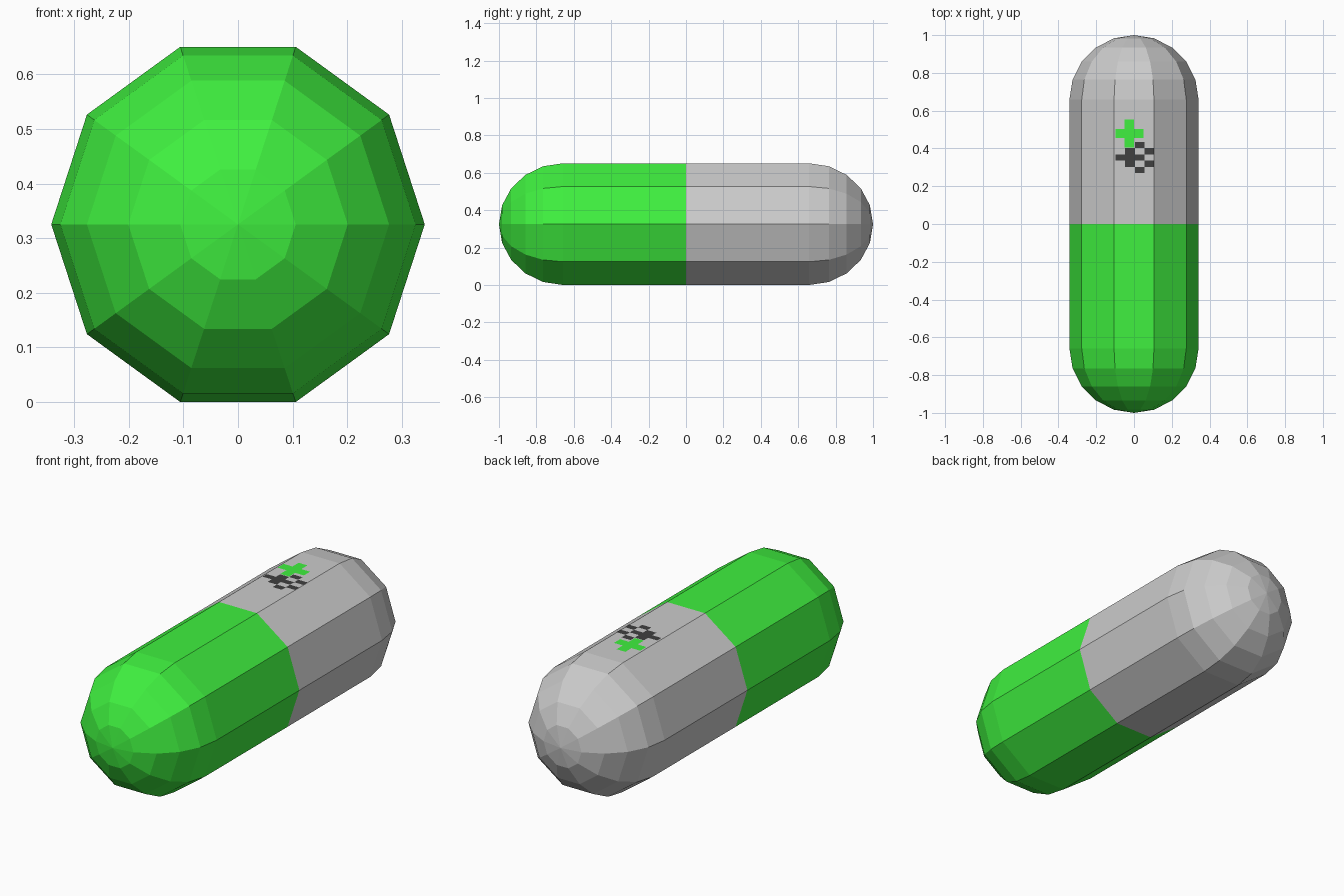
import bpy, bmesh
from math import sin, cos, pi

if "Cube" in bpy.data.objects:
    bpy.data.objects.remove(bpy.data.objects["Cube"])

R, SIDES, RINGS = 0.342, 10, 5
MID_Z = R * sin(2 * pi / 5)   # rests on a flat side
STRAIGHT = 1.0 - R            # where the dome starts


def material(name, rgb):
    m = bpy.data.materials.new(name)
    m.diffuse_color = (*rgb, 1)
    m.use_nodes = True
    m.node_tree.nodes["Principled BSDF"].inputs["Base Color"].default_value = m.diffuse_color
    return m


def finish(bm, name, mat=None):
    me = bpy.data.meshes.new(name)
    bm.to_mesh(me)
    bm.free()
    ob = bpy.data.objects.new(name, me)
    bpy.context.collection.objects.link(ob)
    if mat:
        me.materials.append(mat)
    return ob


def capsule_half(name, side, mat=None):
    bm = bmesh.new()
    profile = [(R, 0.0)]
    for i in range(RINGS):
        a = i * pi / 2 / RINGS
        profile.append((R * cos(a), STRAIGHT + R * sin(a)))
    loops = [[bm.verts.new((r * cos(2 * pi * k / SIDES), side * y,
                            MID_Z + r * sin(2 * pi * k / SIDES)))
              for k in range(SIDES)] for r, y in profile]
    tip = bm.verts.new((0, side, MID_Z))
    for k in range(SIDES):
        n = (k + 1) % SIDES
        for a, b in zip(loops, loops[1:]):
            bm.faces.new((a[k], a[n], b[n], b[k]))
        bm.faces.new((loops[-1][k], loops[-1][n], tip))
    bm.faces.new(loops[0])
    bmesh.ops.recalc_face_normals(bm, faces=bm.faces)
    return finish(bm, name, mat)


def pixel_mark(name, rows, x0, y0, w, h, mat):
    # flat cells just above the top side, drawn from the back row forward
    bm = bmesh.new()
    z = 2 * MID_Z + 0.0015
    for j, row in enumerate(rows):
        for i, cell in enumerate(row):
            if cell == "#":
                xa, xb = x0 + i * w, x0 + (i + 1) * w
                yb, ya = y0 - j * h, y0 - (j + 1) * h
                bm.faces.new([bm.verts.new(p) for p in
                              ((xa, ya, z), (xb, ya, z), (xb, yb, z), (xa, yb, z))])
    return finish(bm, name, mat)


green = material("green", (0.05, 0.87, 0.05))
black = material("black", (0.05, 0.05, 0.05))

# Two shell halves
capsule_half("front_half", -1, green)
capsule_half("back_half", 1)

# Pixel decoration on the grey half
pixel_mark("green_cross", [".#.", "###", ".#."], -0.098, 0.553, 0.049, 0.049, green)
pixel_mark("black_checks", ["..#.", ".#.#", "###.", ".#.#", "..#."],
           -0.098, 0.435, 0.051, 0.033, black)
